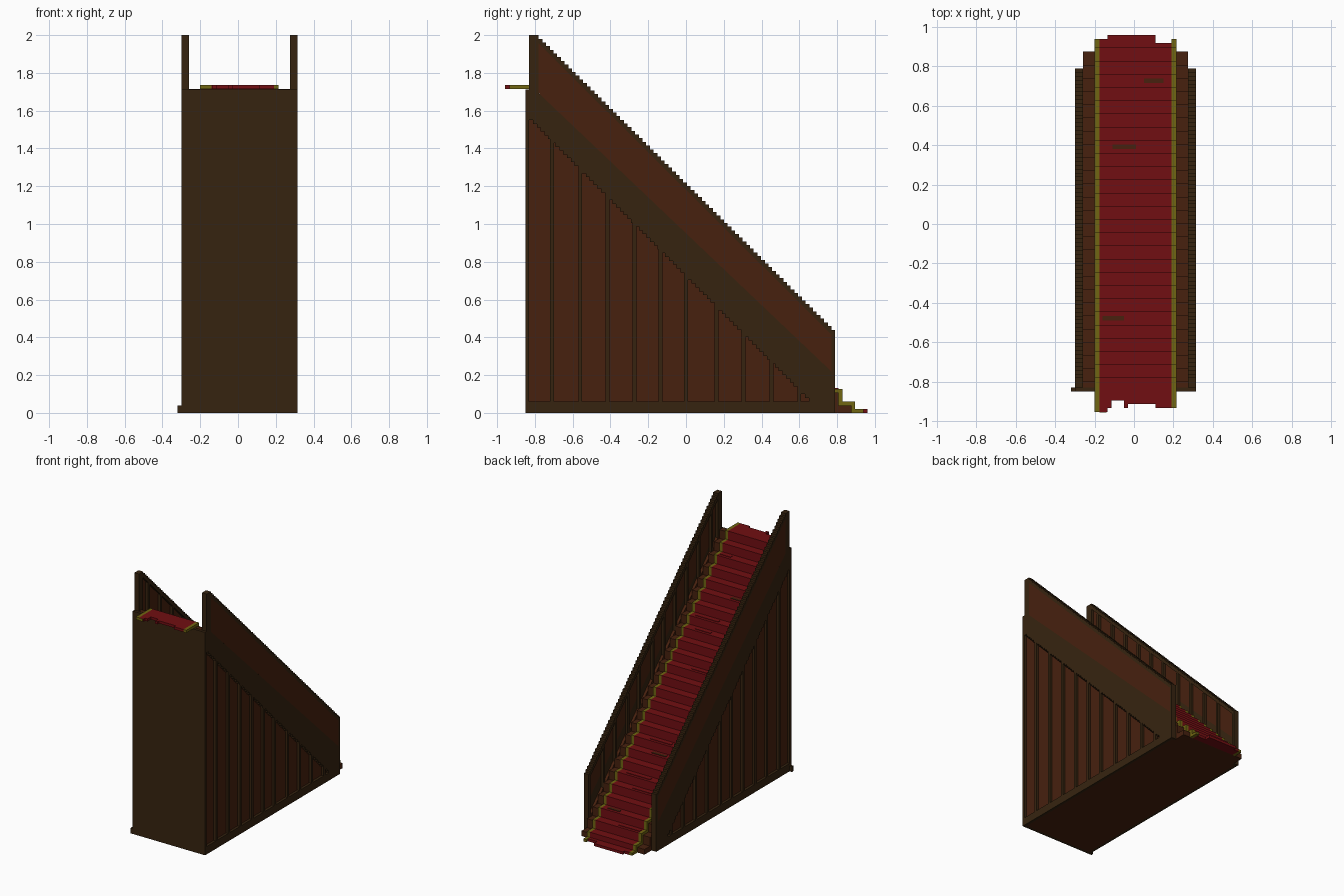
import bpy, bmesh

cube = bpy.data.objects.get("Cube")
if cube:
    bpy.data.objects.remove(cube, do_unlink=True)


def material(name, rgb):
    m = bpy.data.materials.new(name)
    m.use_nodes = True
    m.diffuse_color = (*rgb, 1)
    bsdf = next(n for n in m.node_tree.nodes if n.type == 'BSDF_PRINCIPLED')
    bsdf.inputs["Base Color"].default_value = (*rgb, 1)
    bsdf.inputs["Roughness"].default_value = 0.9
    return m


DARK = material("dark_wood", (0.037, 0.0175, 0.005))
BROWN = material("brown_wood", (0.063, 0.0150, 0.0045))
RED = material("carpet_red", (0.165, 0.0045, 0.006))
GOLD = material("carpet_gold", (0.165, 0.132, 0.006))


def extrude(name, profile, x0, x1, mat):
    """Extrude a (y, z) profile along x."""
    x0, x1 = sorted((x0, x1))
    bm = bmesh.new()
    face = bm.faces.new([bm.verts.new((x0, y, z)) for y, z in profile])
    out = bmesh.ops.extrude_face_region(bm, geom=[face])
    new = [v for v in out["geom"] if isinstance(v, bmesh.types.BMVert)]
    bmesh.ops.translate(bm, verts=new, vec=(x1 - x0, 0, 0))
    bmesh.ops.recalc_face_normals(bm, faces=bm.faces)
    me = bpy.data.meshes.new(name)
    bm.to_mesh(me)
    bm.free()
    me.materials.append(mat)
    ob = bpy.data.objects.new(name, me)
    bpy.context.collection.objects.link(ob)
    return ob


def box(name, x0, x1, y0, y1, z0, z1, mat):
    return extrude(name, [(y0, z0), (y1, z0), (y1, z1), (y0, z1)], x0, x1, mat)


def steps(a, b, n):
    """Staircase points from a to b, each step going down and then along y."""
    pts = [a]
    for i in range(n):
        y0, y1 = (a[0] + (b[0] - a[0]) * k / n for k in (i, i + 1))
        z1 = a[1] + (b[1] - a[1]) * (i + 1) / n
        pts += [(y0, z1), (y1, z1)]
    return pts


CX = 0.0075                                  # middle of the staircase in x
OUTER, MID, INNER = 0.3075, 0.288, 0.2675    # side wall layers from the middle
RISE, N = 0.067, 25

# Solid flight of stairs and the tall wall closing its high end
flight = [(-0.83, 0), (-0.83, 1.715)] + steps((-0.80, 1.715), (0.875, 0.04), N) + [(0.875, 0)]
extrude("stair_flight", flight, CX - INNER, CX + INNER, BROWN)
box("end_wall", CX - OUTER, CX + OUTER, -0.85, -0.83, 0, 1.713, DARK)
box("corner_peg", -0.32, -0.30, -0.85, -0.83, 0, 0.04, DARK)

# Side walls with recessed panels, diagonal band and railing
post_ys = [-0.71, -0.56, -0.416, -0.273, -0.135, 0.0, 0.162, 0.305, 0.453, 0.60]
band = (steps((-0.83, 1.57), (0.67, 0.06), 75)
        + [(0.79, 0.06), (0.79, 0.20), (-0.83, 1.74)])
cap = steps((-0.78, 2.0), (0.79, 0.44), 80) + [(0.79, 0.395), (-0.78, 1.955)]
for side, s in (("right", -1), ("left", 1)):
    xo, xm, xi = (CX + s * d for d in (OUTER, MID, INNER))
    extrude(f"{side}_panel_backing", [(-0.83, 0), (0.77, 0), (0.77, 0.11), (-0.83, 1.71)],
            xm, xi, BROWN)
    box(f"{side}_base_beam", xo, xm, -0.83, 0.79, 0, 0.06, DARK)
    extrude(f"{side}_diagonal_band", band, xo, xm, DARK)
    extrude(f"{side}_railing_panel",
            [(-0.78, 1.6925), (0.77, 0.219), (0.77, 0.415), (-0.78, 1.955)], xo, xm, BROWN)
    extrude(f"{side}_railing_cap", cap, xo, xi, DARK)
    box(f"{side}_top_post", xo, xi, -0.83, -0.78, 1.60, 2.0, DARK)
    box(f"{side}_bottom_post", xo, xi, 0.77, 0.79, 0, 0.44, DARK)
    for i, y in enumerate(post_ys, 1):
        box(f"{side}_wall_slat_{i}", xo, xm, y - 0.01, y + 0.01, 0.05, 0.75 - y, DARK)
        box(f"{side}_railing_slat_{i}", xm, xi, y - 0.01, y + 0.01, 0.85 - y, 1.18 - y, DARK)


# Carpet runner in strips with ragged ends: x0, x1, high end y, low end y
def runner(name, x0, x1, high, low, mat):
    top = [(high, 1.735)] + steps((-0.78, 1.735), (0.895, 0.06), N)
    end = [(0.895, 0.02), (low, 0.02), (low, 0), (0.875, 0)]
    under = steps((-0.80, 1.715), (0.875, 0.04), N)[::-1] + [(high, 1.715)]
    extrude(name, top + end + under, x0, x1, mat)


runner("carpet_border_right", -0.20, -0.175, -0.955, 0.94, GOLD)
runner("carpet_border_left", 0.19, 0.215, -0.935, 0.94, GOLD)
strips = [(-0.175, -0.135, -0.955, 0.94), (-0.135, -0.115, -0.935, 0.96),
          (-0.115, -0.05, -0.895, 0.96), (-0.05, -0.03, -0.935, 0.96),
          (-0.03, 0.11, -0.915, 0.96), (0.11, 0.19, -0.935, 0.92)]
for i, strip in enumerate(strips, 1):
    runner(f"carpet_strip_{i}", *strip, RED)
box("carpet_frayed_corner", -0.175, -0.14, -0.958, -0.953, 1.715, 1.735, GOLD)

# Worn patches and folds lying on the treads
marks = [(0.05, 0.15, 0.73, BROWN), (-0.11, 0.01, 0.42, BROWN), (-0.11, 0.07, 0.30, RED),
         (-0.13, 0.03, 0.56, RED), (-0.07, 0.13, 0.50, RED), (-0.13, 0.0, -0.06, RED),
         (-0.02, 0.11, -0.25, RED), (-0.16, -0.05, -0.51, BROWN), (0.09, 0.18, -0.68, RED),
         (-0.04, 0.15, -0.37, RED), (-0.17, 0.01, 0.80, RED)]
for i, (x0, x1, y, mat) in enumerate(marks, 1):
    k = int((0.895 - y) / RISE)
    yc, z = 0.895 - RISE * (k + 0.5), 0.06 + RISE * k
    box(f"carpet_mark_{i}", x0, x1, yc - 0.012, yc + 0.012, z - 0.002, z + 0.004, mat)
